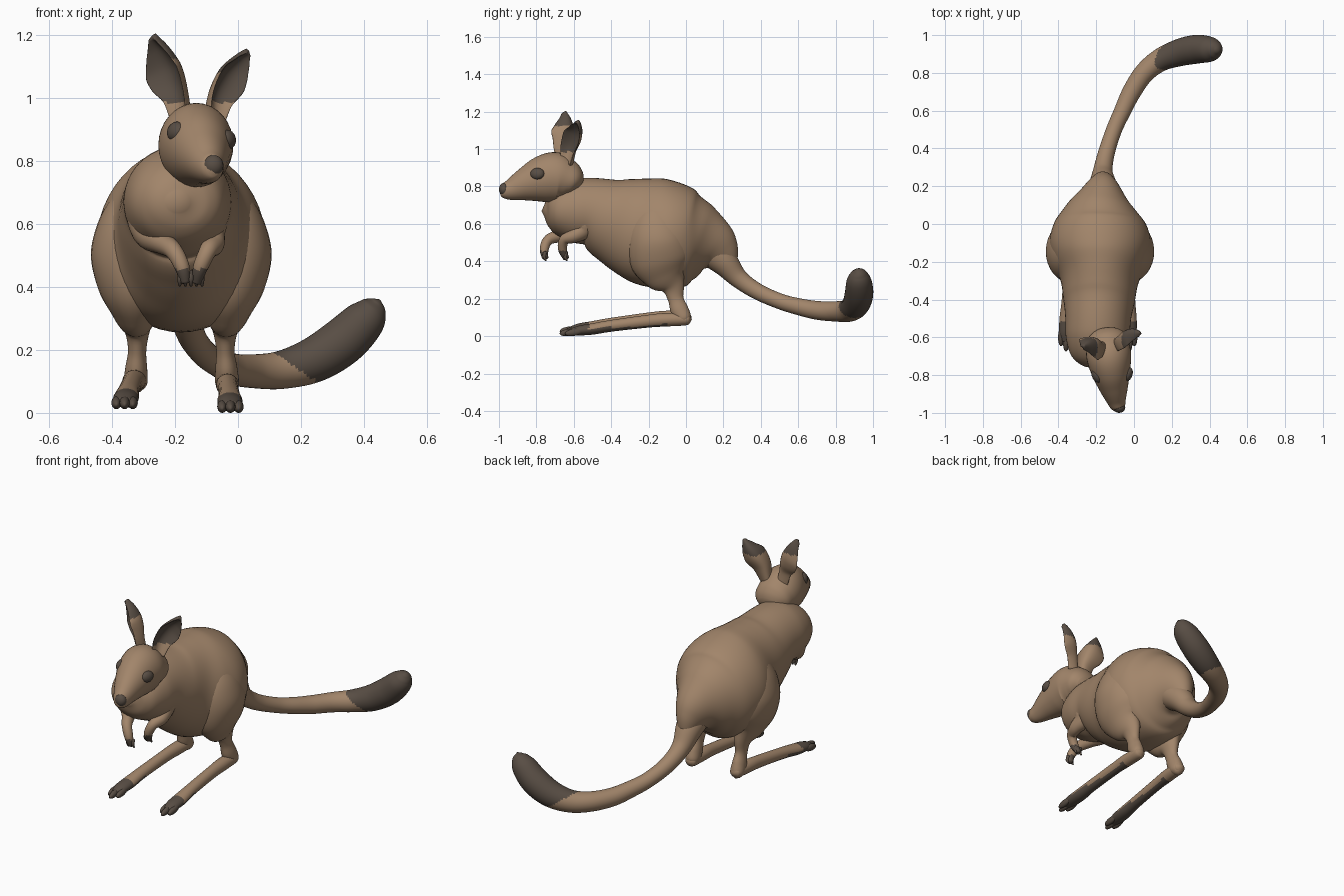
import bpy, bmesh, math
from mathutils import Vector

def material(name, col):
    m = bpy.data.materials.new(name)
    m.diffuse_color = (*col, 1)
    return m

FUR = material("tan fur", (0.36, 0.235, 0.145))
DARK = material("dark brown", (0.098, 0.075, 0.058))
CX = -0.18          # middle line of the body

def finish(name, bm, rule):
    """Turn a bmesh into a smooth object; rule(centre, normal) picks dark faces."""
    bmesh.ops.recalc_face_normals(bm, faces=bm.faces)
    for f in bm.faces:
        f.smooth = True
        f.material_index = int(bool(rule(f.calc_center_median(), f.normal)))
    me = bpy.data.meshes.new(name)
    bm.to_mesh(me)
    bm.free()
    me.materials.append(FUR)
    me.materials.append(DARK)
    ob = bpy.data.objects.new(name, me)
    bpy.context.collection.objects.link(ob)
    return ob

def spline(rings, k):
    """Catmull-Rom interpolation of whole rings (position and radii)."""
    out = []
    for i in range(len(rings) - 1):
        p0, p1 = rings[max(i - 1, 0)], rings[i]
        p2, p3 = rings[i + 1], rings[min(i + 2, len(rings) - 1)]
        for s in range(k):
            t = s / k
            out.append([0.5 * (2*b + (c - a)*t + (2*a - 5*b + 4*c - d)*t*t
                        + (3*b - a - 3*c + d)*t**3)
                        for a, b, c, d in zip(p0, p1, p2, p3)])
    return out + [list(rings[-1])]

def loft(name, rings, up=(0, 0, 1), rule=lambda c, n: False, cup=0, seg=32, k=6):
    """Skin elliptical rings (x, y, z, half width, half height) along a path."""
    rings = spline([r if len(r) == 5 else (*r, r[3]) for r in rings], k)
    pts = [Vector(r[:3]) for r in rings]
    up = Vector(up)
    bm = bmesh.new()
    loops = []
    for i, r in enumerate(rings):
        t = (pts[min(i + 1, len(pts) - 1)] - pts[max(i - 1, 0)]).normalized()
        side = t.cross(up).normalized()
        nrm = side.cross(t)
        a, b = max(r[3], 0.003), max(r[4], 0.003)
        loop = []
        for j in range(seg):
            q = 2 * math.pi * j / seg
            c, s = math.cos(q), math.sin(q)
            loop.append(bm.verts.new(pts[i] + side * a * c + nrm * (b * s + cup * a * c * c)))
        loops.append(loop)
        if i in (0, len(rings) - 1):
            d = -1 if i == 0 else 1
            pole = bm.verts.new(pts[i] + t * d * min(a, b) * 0.5)
            for j in range(seg):
                bm.faces.new((loop[j], loop[(j + 1) % seg], pole))
    for l0, l1 in zip(loops, loops[1:]):
        for j in range(seg):
            m = (j + 1) % seg
            bm.faces.new((l0[j], l0[m], l1[m], l1[j]))
    return finish(name, bm, rule)

def ball(name, loc, size, rot=(0, 0, 0)):
    bm = bmesh.new()
    bmesh.ops.create_uvsphere(bm, u_segments=20, v_segments=12, radius=1)
    ob = finish(name, bm, lambda c, n: True)
    ob.location, ob.scale, ob.rotation_euler = loc, size, rot
    return ob

# Torso, from rump to chest; the rump is as wide as the haunches
loft("torso", [
    (-0.165, 0.24, 0.385, 0.04, 0.045), (-0.166, 0.20, 0.435, 0.075, 0.10),
    (-0.17, 0.15, 0.475, 0.12, 0.15), (-0.177, 0.08, 0.50, 0.185, 0.212),
    (-0.18, 0.0, 0.515, 0.243, 0.265), (-0.18, -0.1, 0.54, 0.268, 0.288),
    (-0.18, -0.2, 0.562, 0.248, 0.29), (-0.182, -0.3, 0.592, 0.207, 0.263),
    (-0.185, -0.4, 0.627, 0.19, 0.225), (-0.19, -0.5, 0.664, 0.174, 0.184),
    (-0.193, -0.6, 0.67, 0.168, 0.17), (-0.193, -0.69, 0.67, 0.142, 0.13),
    (-0.192, -0.735, 0.67, 0.097, 0.085), (-0.19, -0.755, 0.67, 0.04, 0.035)], seg=48)

# Tail, curling to the right with a dark brush
loft("tail", [
    (-0.165, 0.1, 0.48, 0.09), (-0.165, 0.2, 0.40, 0.075), (-0.165, 0.28, 0.31, 0.052),
    (-0.145, 0.38, 0.24, 0.044), (-0.105, 0.5, 0.187, 0.042), (-0.06, 0.6, 0.158, 0.045),
    (-0.012, 0.7, 0.138, 0.05), (0.055, 0.8, 0.132, 0.054), (0.14, 0.868, 0.137, 0.061),
    (0.24, 0.907, 0.168, 0.072), (0.33, 0.925, 0.225, 0.076), (0.40, 0.925, 0.292, 0.067),
    (0.432, 0.923, 0.333, 0.045), (0.445, 0.92, 0.352, 0.02)],
    rule=lambda c, n: c.x > 0.03 and c.x + 1.5 * (c.z - 0.15) > 0.175, k=12)

# Head and nose
loft("head", [
    (-0.14, -0.572, 0.81, 0.07, 0.05), (-0.138, -0.60, 0.825, 0.102, 0.085),
    (-0.136, -0.64, 0.84, 0.112, 0.11),
    (-0.133, -0.70, 0.85, 0.119, 0.134), (-0.122, -0.78, 0.835, 0.104, 0.122),
    (-0.108, -0.86, 0.81, 0.079, 0.09), (-0.094, -0.93, 0.785, 0.053, 0.06),
    (-0.084, -0.97, 0.777, 0.038, 0.043), (-0.08, -0.988, 0.777, 0.022, 0.026)])
ball("nose", (-0.079, -0.972, 0.785), (0.033, 0.028, 0.034))

# Eyes
ball("left_eye", (-0.197, -0.805, 0.893), (0.024, 0.039, 0.032), (0, 0.3, 0.5))
ball("right_eye", (-0.032, -0.795, 0.868), (0.024, 0.039, 0.031), (0, -0.2, -0.3))

# Ears, deeply cupped and turned outward, dark inside and at the tips
def ear(name, rings, facing):
    f = Vector(facing).normalized()
    top = rings[-1][2]
    loft(name, [(*r, 0.022 if r[2] < 0.99 else 0.012) for r in rings], facing,
         lambda c, n: c.z > top - 0.07 or (c.z > 0.985 and n.dot(f) > 0.1), cup=0.85)

ear("left_ear", [
    (-0.165, -0.64, 0.92, 0.035), (-0.172, -0.64, 1.0, 0.052), (-0.188, -0.625, 1.06, 0.073),
    (-0.207, -0.62, 1.11, 0.073), (-0.238, -0.63, 1.16, 0.048), (-0.268, -0.648, 1.195, 0.015)],
    (-0.75, -0.66, 0))
ear("right_ear", [
    (-0.09, -0.625, 0.92, 0.035), (-0.08, -0.605, 1.0, 0.052), (-0.052, -0.58, 1.06, 0.062),
    (-0.022, -0.57, 1.1, 0.052), (0.01, -0.573, 1.132, 0.03), (0.03, -0.58, 1.147, 0.012)],
    (0.75, -0.66, 0))

# Arms with dark fingers
def arm(side, rings):
    loft(side + "_arm", rings, (1, 0, 0), lambda c, n: c.z < 0.455, seg=20)
    x, y, z = rings[-1][:3]
    for i in (-1, 0, 1):
        loft(f"{side}_finger_{i + 2}", [
            (x + i * 0.014, y, z + 0.035, 0.010), (x + i * 0.017, y - 0.006, z + 0.01, 0.009),
            (x + i * 0.018, y + 0.004, z - 0.012, 0.004)],
            (1, 0, 0), lambda c, n: True, seg=10, k=3)

arm("left", [
    (-0.285, -0.57, 0.70, 0.05), (-0.295, -0.585, 0.63, 0.058), (-0.28, -0.61, 0.57, 0.052),
    (-0.24, -0.67, 0.54, 0.037), (-0.205, -0.735, 0.515, 0.028),
    (-0.178, -0.758, 0.465, 0.024), (-0.167, -0.752, 0.415, 0.016)])
arm("right", [
    (-0.10, -0.52, 0.70, 0.05), (-0.09, -0.53, 0.63, 0.058), (-0.092, -0.55, 0.57, 0.052),
    (-0.08, -0.60, 0.535, 0.037), (-0.095, -0.65, 0.515, 0.028),
    (-0.118, -0.66, 0.465, 0.024), (-0.132, -0.64, 0.415, 0.016)])

# Haunches with shins, long feet and toes
leg = [
    (0.11, -0.15, 0.74, 0.04, 0.05), (0.125, -0.15, 0.70, 0.075, 0.09),
    (0.14, -0.15, 0.60, 0.122, 0.15), (0.145, -0.145, 0.50, 0.142, 0.17),
    (0.148, -0.13, 0.40, 0.118, 0.165), (0.146, -0.105, 0.325, 0.075, 0.12),
    (0.14, -0.07, 0.265, 0.042, 0.065), (0.14, -0.055, 0.20, 0.029, 0.042),
    (0.143, -0.035, 0.14, 0.035, 0.048), (0.145, -0.01, 0.095, 0.037, 0.04),
    (0.145, 0.0, 0.072, 0.02, 0.02)]
for side, s, toe, lift in (("left", -1, -0.36, 0.012), ("right", 1, -0.024, 0.0)):
    loft(side + "_hind_leg", [(CX + s * r[0], *r[1:]) for r in leg], (0, 1, 0))
    heel = CX + s * 0.145
    fx = lambda y: heel + (toe - heel) * (-y / 0.6)
    loft(side + "_foot", [(fx(y), y, z + lift, a, b) for y, z, a, b in (
        (0.022, 0.09, 0.02, 0.018), (0.0, 0.09, 0.034, 0.032), (-0.1, 0.088, 0.036, 0.036),
        (-0.2, 0.08, 0.032, 0.034), (-0.4, 0.055, 0.034, 0.031), (-0.5, 0.038, 0.04, 0.03),
        (-0.57, 0.03, 0.038, 0.026), (-0.62, 0.022, 0.025, 0.016))],
        rule=lambda c, n: c.y < -0.52 or (c.y < -0.4 and n.z < -0.1)
        or (c.y < -0.1 and n.z < -0.6), seg=24)
    for i in (-1, 0, 1):
        tip = 0.028 * (i == 0)
        ball(f"{side}_toe_{i + 2}", (toe + i * 0.026, -0.60 - tip, 0.02 + lift),
             (0.016, 0.048, 0.019), (0.15, 0, 0))
